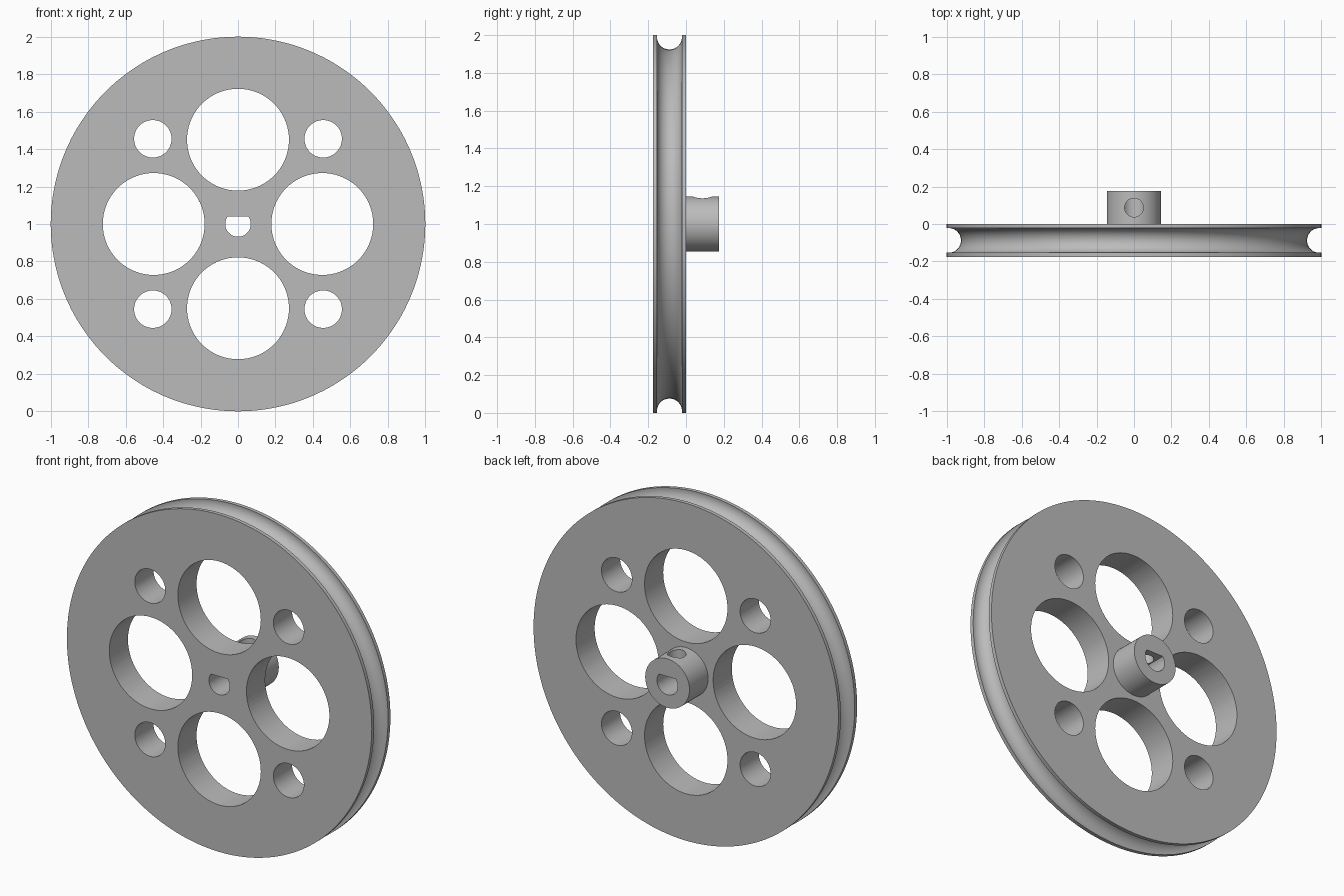
import bpy
import bmesh
from math import asin, cos, pi, sin, tau
from mathutils import Matrix

cube = bpy.data.objects.get("Cube")
if cube:
    bpy.data.objects.remove(cube, do_unlink=True)

HALF = 0.175          # half of the overall depth, also the rim width
HUB_R = 0.145
GROOVE_R = 0.066
GROOVE_Y = -HALF / 2
BORE_R, FLAT_Z = 0.068, 0.04

grey = bpy.data.materials.new("plain grey")
grey.use_nodes = True
colour = (0.5, 0.5, 0.5, 1)
grey.diffuse_color = colour
grey.node_tree.nodes["Principled BSDF"].inputs["Base Color"].default_value = colour


def make_object(name, bm):
    bmesh.ops.recalc_face_normals(bm, faces=bm.faces)
    mesh = bpy.data.meshes.new(name)
    bm.to_mesh(mesh)
    bm.free()
    mesh.materials.append(grey)
    obj = bpy.data.objects.new(name, mesh)
    bpy.context.collection.objects.link(obj)
    return obj


def arc(radius, start, end, steps):
    angles = [start + (end - start) * i / steps for i in range(steps + 1)]
    return [(radius * cos(a), radius * sin(a)) for a in angles]


def lathe(name, profile, steps):
    """Spin (radius, y) points, starting and ending on the axis, around y."""
    bm = bmesh.new()
    verts = [bm.verts.new((r, y, 0)) for r, y in profile]
    edges = [bm.edges.new(pair) for pair in zip(verts, verts[1:])]
    bmesh.ops.spin(bm, geom=verts + edges, cent=(0, 0, 0), axis=(0, 1, 0),
                   angle=tau, steps=steps, use_duplicate=False)
    bmesh.ops.remove_doubles(bm, verts=bm.verts, dist=1e-5)
    return make_object(name, bm)


def prism(name, outline, y0, y1):
    """Extrude an (x, z) outline along y."""
    bm = bmesh.new()
    face = bm.faces.new([bm.verts.new((x, y0, z)) for x, z in outline])
    geom = bmesh.ops.extrude_face_region(bm, geom=[face])["geom"]
    moved = [g for g in geom if isinstance(g, bmesh.types.BMVert)]
    bmesh.ops.translate(bm, verts=moved, vec=(0, y1 - y0, 0))
    return make_object(name, bm)


def round_cutter(name, radius, x, z):
    outline = [(x + u, z + w) for u, w in arc(radius, 0, tau, 72)[:-1]]
    return prism(name, outline, -1, 1)


# Pulley body: rim with a round rope groove, flat web and rear hub
end = asin(min(1, 0.01 / GROOVE_R))
groove = [(0.99 + u, GROOVE_Y + w)
          for u, w in arc(GROOVE_R, 1.5 * pi + end, pi / 2 - end, 24)]
profile = [(0, -HALF), (1, -HALF), *groove, (1, 0),
           (HUB_R, 0), (HUB_R, HALF), (0, HALF)]
pulley = lathe("grooved_pulley", profile, 144)

# Lightening holes: four large on the axes, four small on the diagonals
cutters = []
for i in range(4):
    a = i * pi / 2
    cutters.append(round_cutter("large_hole_cutter", 0.272,
                                0.45 * cos(a), 0.45 * sin(a)))
    a += pi / 4
    cutters.append(round_cutter("small_hole_cutter", 0.1,
                                0.643 * cos(a), 0.643 * sin(a)))

# D-shaped shaft bore, flat side up
tilt = asin(FLAT_Z / BORE_R)
cutters.append(prism("bore_cutter", arc(BORE_R, pi - tilt, tau + tilt, 48), -1, 1))

# Set screw hole from the top of the hub into the bore
bm = bmesh.new()
bmesh.ops.create_cone(bm, cap_ends=True, segments=48, radius1=0.05, radius2=0.05,
                      depth=0.2, matrix=Matrix.Translation((0, HALF / 2, 0.1)))
cutters.append(make_object("screw_hole_cutter", bm))

bpy.context.view_layer.objects.active = pulley
for cutter in cutters:
    cutter.hide_render = True
    mod = pulley.modifiers.new("cut", "BOOLEAN")
    mod.operation = "DIFFERENCE"
    mod.solver = "EXACT"
    mod.object = cutter
    bpy.ops.object.modifier_apply(modifier=mod.name)
    bpy.data.objects.remove(cutter, do_unlink=True)

# Stand on the ground and smooth the curved walls
pulley.data.transform(Matrix.Translation((0, 0, 1)))
for obj in bpy.context.selected_objects:
    obj.select_set(False)
pulley.select_set(True)
bpy.ops.object.shade_smooth_by_angle(angle=pi / 6)
